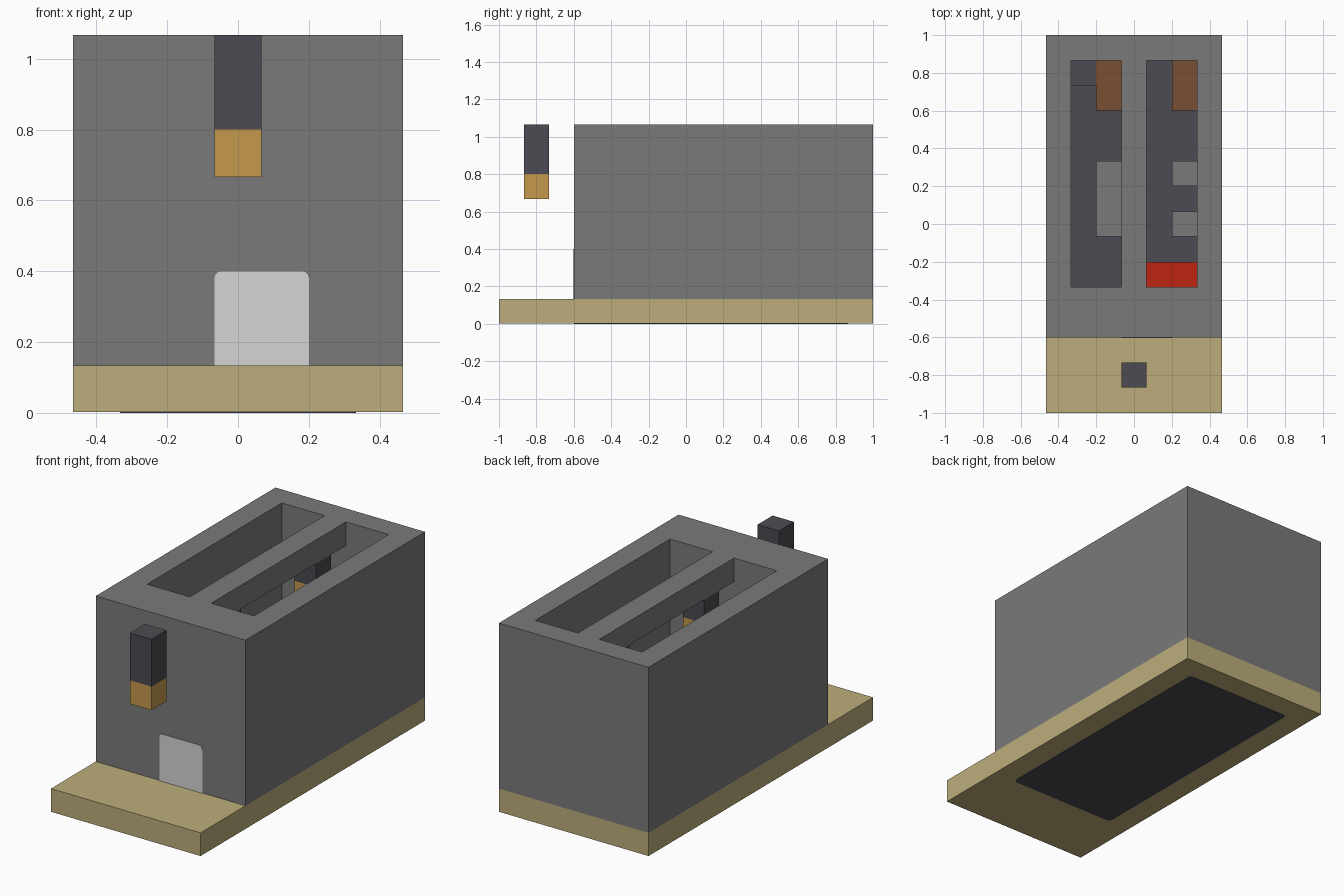
import bpy, bmesh
from mathutils import Vector

U = 2 / 15  # block size; all coordinates below are in blocks

cube = bpy.data.objects.get("Cube")
if cube:
    bpy.data.objects.remove(cube, do_unlink=True)


def material(name, *rgb):
    def linear(c):
        c /= 255
        return c / 12.92 if c <= 0.04045 else ((c + 0.055) / 1.055) ** 2.4
    color = [linear(c) for c in rgb] + [1]
    m = bpy.data.materials.new(name)
    m.use_nodes = True
    m.diffuse_color = color
    m.node_tree.nodes["Principled BSDF"].inputs["Base Color"].default_value = color
    return m


GREY = material("casing grey", 122, 122, 122)
TAN = material("base tan", 189, 174, 124)
DARK = material("dark charcoal", 76, 75, 82)
ORANGE = material("ochre", 198, 152, 77)
WHITE = material("pale grey", 213, 213, 213)
RED = material("red", 190, 37, 16)
BROWN = material("brown", 120, 78, 50)


def box(name, mat, x, y, z, round_axis=None, only_top=False):
    """Box from (low, high) ranges; optionally rounds edges along one axis."""
    bm = bmesh.new()
    bmesh.ops.create_cube(bm, size=1)
    lo, hi = (Vector(c) * U for c in zip(x, y, z))
    for v in bm.verts:
        v.co = Vector([l + (c + 0.5) * (h - l) for c, l, h in zip(v.co, lo, hi)])
    if round_axis is not None:
        edges = [e for e in bm.edges
                 if all(abs((e.verts[0].co - e.verts[1].co)[i]) < 1e-5
                        for i in range(3) if i != round_axis)
                 and (not only_top or e.verts[0].co.z > hi.z - 1e-4)]
        bmesh.ops.bevel(bm, geom=edges, offset=0.02, segments=3,
                        profile=0.5, affect='EDGES')
    mesh = bpy.data.meshes.new(name)
    bm.to_mesh(mesh)
    bm.free()
    mesh.materials.append(mat)
    ob = bpy.data.objects.new(name, mesh)
    bpy.context.collection.objects.link(ob)
    return ob


def cut(target, x, y, z):
    cutter = box("cutter", GREY, x, y, z)
    cutter.hide_render = True
    mod = target.modifiers.new("cut", 'BOOLEAN')
    mod.operation, mod.solver, mod.object = 'DIFFERENCE', 'EXACT', cutter
    bpy.context.view_layer.objects.active = target
    bpy.ops.object.modifier_apply(modifier=mod.name)
    bpy.data.objects.remove(cutter, do_unlink=True)


# Base board with a dark panel underneath
box("base", TAN, (-3.5, 3.5), (-7.5, 7.5), (0.02, 1))
box("bottom_panel", DARK, (-2.5, 2.5), (-4.5, 6.5), (0, 0.05), round_axis=2)

# Hollow casing with two bread slots
INNER_Y = (-2.5, 6.5)
casing = box("casing", GREY, (-3.5, 3.5), (-4.5, 7.5), (1, 8))
cut(casing, (-2.5, 2.5), INNER_Y, (0.5, 7))
for side in (-1, 1):
    cut(casing, sorted((side * 0.5, side * 2.5)), INNER_Y, (6.5, 9))

# Pale plate on the front
box("front_plate", WHITE, (-0.5, 1.5), (-4.53, -4.45), (1, 3),
    round_axis=1, only_top=True)

# Floating lever, and matching posts below the bar between the slots
for name, y, top in (("lever", -6.5, 8), ("front_post", -1.5, 7), ("back_post", 4.5, 7)):
    box(name + "_top", DARK, (-0.5, 0.5), (y, y + 1), (6, top))
    box(name + "_bottom", ORANGE, (-0.5, 0.5), (y, y + 1), (5, 6))

# Inner floor and the parts lying on it
box("inner_floor", DARK, (-2.5, 2.5), INNER_Y, (1, 1.05))
LEFT, RIGHT = (1.5, 2.5), (-1.5, -0.5)
for name, mat, x, y in (
        ("left_brown_block", BROWN, LEFT, (4.5, 6.5)),
        ("right_brown_block", BROWN, RIGHT, (4.5, 6.5)),
        ("right_grey_block", GREY, RIGHT, (-0.5, 2.5)),
        ("left_back_grey_block", GREY, LEFT, (1.5, 2.5)),
        ("left_front_grey_block", GREY, LEFT, (-0.5, 0.5)),
        ("red_block", RED, (0.5, 2.5), (-2.5, -1.5)),
        ("dark_corner_block", DARK, (-2.5, -1.5), (5.5, 6.5))):
    box(name, mat, x, y, (1.05, 2))
